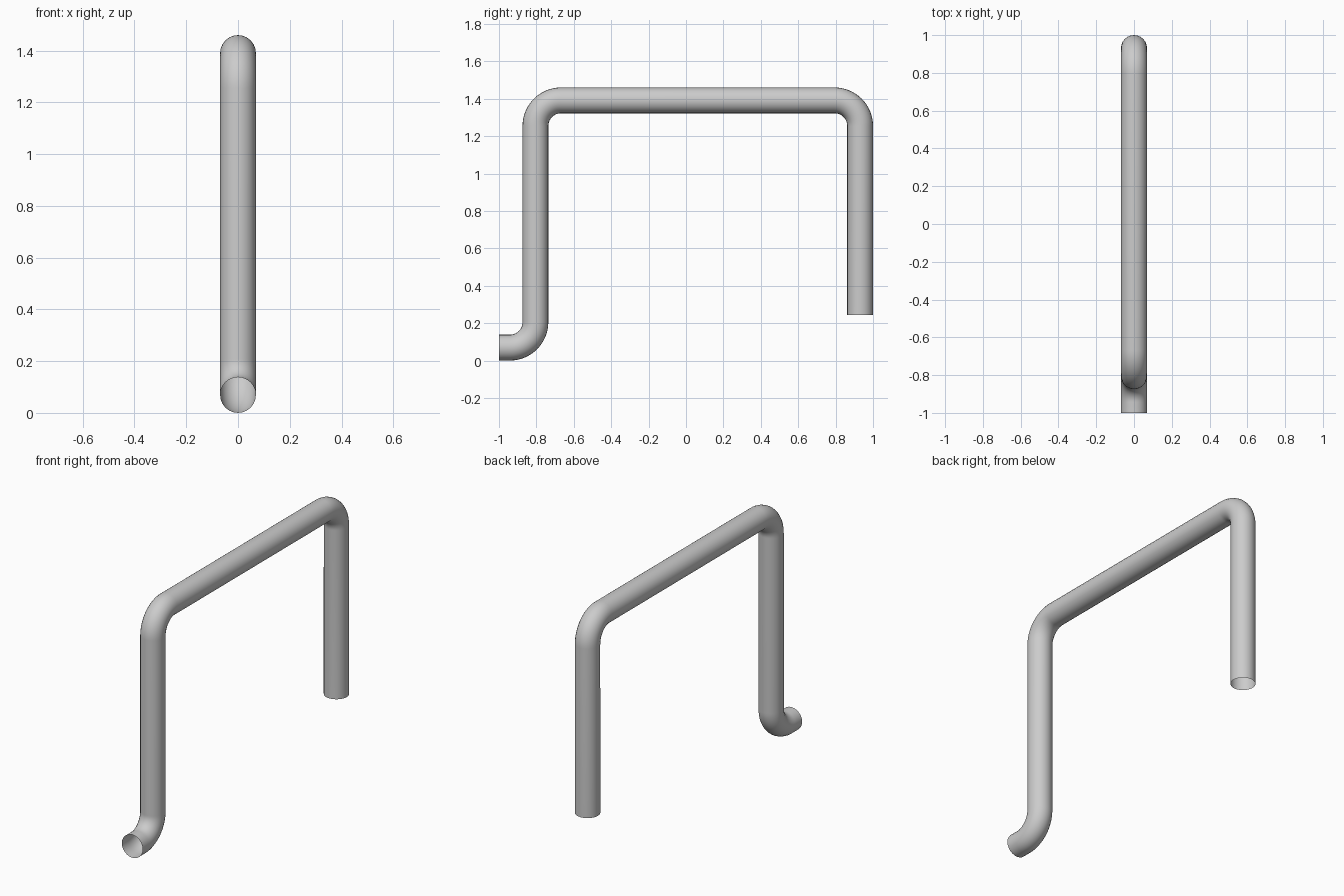
import bpy
from math import cos, sin, radians

if "Cube" in bpy.data.objects:
    bpy.data.objects.remove(bpy.data.objects["Cube"])

PIPE_R = 0.069   # outer radius of the tube
BEND_R = 0.137   # centreline radius of each elbow
STEPS = 16


def elbow(cy, cz, start, end):
    """Centreline points of a quarter bend in the YZ plane (degrees)."""
    pts = []
    for i in range(STEPS + 1):
        a = radians(start + (end - start) * i / STEPS)
        pts.append((0, cy + BEND_R * cos(a), cz + BEND_R * sin(a)))
    return pts


# Centreline heights and positions
foot_z, top_z = PIPE_R, 1.391
front_y, back_y = -0.805, 0.931

# Path: front outlet, lower elbow, two upper elbows, open back leg
path = [(0, -1.0, foot_z)]
path += elbow(front_y - BEND_R, foot_z + BEND_R, -90, 0)
path += elbow(front_y + BEND_R, top_z - BEND_R, 180, 90)
path += elbow(back_y - BEND_R, top_z - BEND_R, 90, 0)
path.append((0, back_y, 0.243))

# Open-ended tube swept along the path
curve = bpy.data.curves.new("bent_pipe", 'CURVE')
curve.dimensions = '3D'
curve.bevel_depth = PIPE_R
curve.bevel_resolution = 10
curve.use_fill_caps = False
spline = curve.splines.new('POLY')
spline.points.add(len(path) - 1)
for point, co in zip(spline.points, path):
    point.co = (*co, 1)

pipe = bpy.data.objects.new("bent_pipe", curve)
bpy.context.collection.objects.link(pipe)
bpy.context.view_layer.objects.active = pipe
pipe.select_set(True)
bpy.ops.object.convert(target='MESH')
bpy.ops.object.shade_smooth_by_angle(angle=radians(40))
